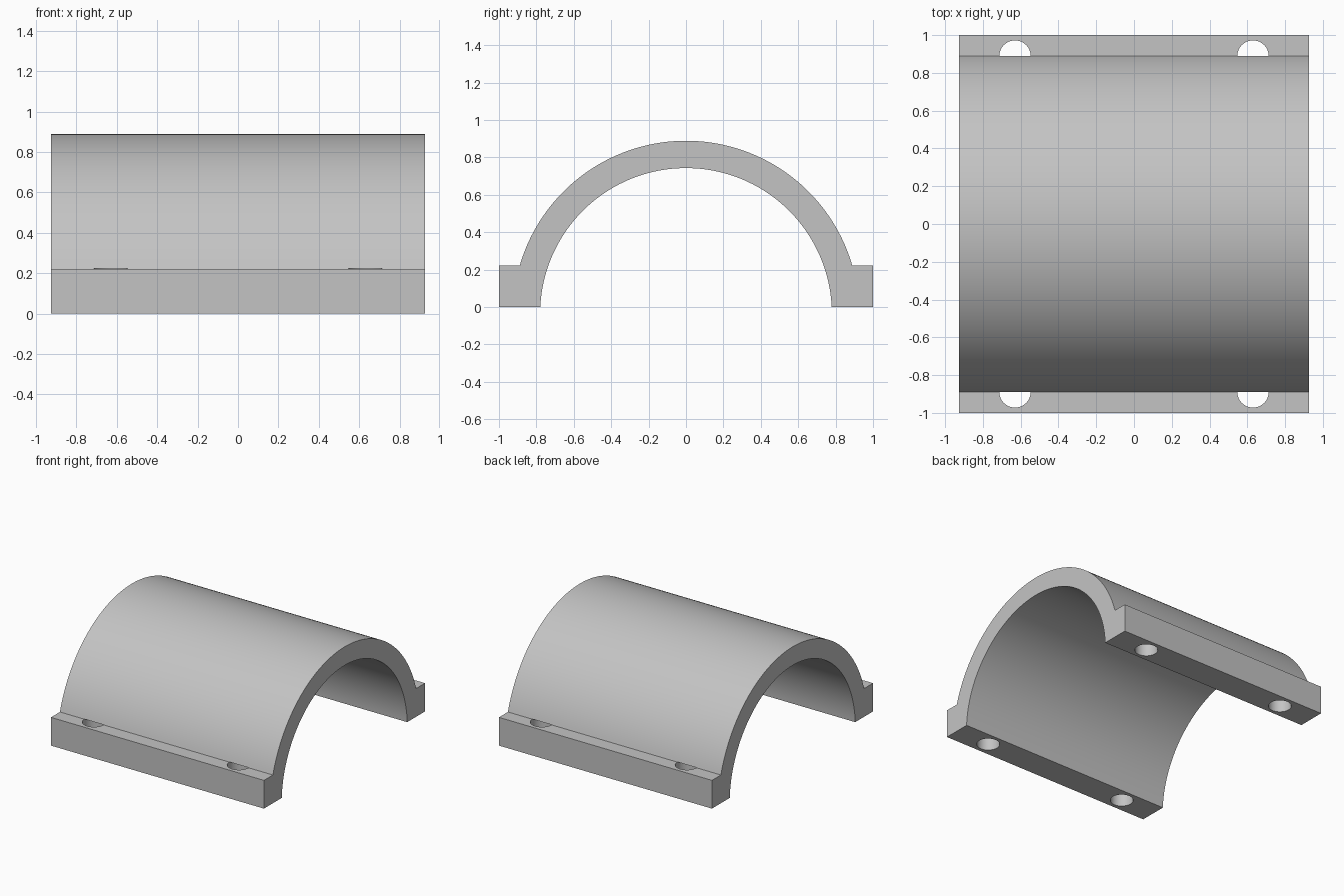
import bpy
import bmesh
from math import asin, cos, sin, pi

cube = bpy.data.objects.get("Cube")
if cube:
    bpy.data.objects.remove(cube, do_unlink=True)

HALF_LENGTH = 0.926
AXIS_Z = -0.037                 # height of the bore axis
R_OUT, R_IN = 0.926, 0.78
FLANGE_Y, FLANGE_Z = 1.0, 0.222
HOLE_X, HOLE_Y, HOLE_R = 0.63, 0.889, 0.083
SEGMENTS = 96

grey = bpy.data.materials.new("plain_grey")
grey.use_nodes = True
colour = (0.55, 0.55, 0.55, 1)
grey.diffuse_color = colour
grey.node_tree.nodes["Principled BSDF"].inputs["Base Color"].default_value = colour


def arc(radius, base_z):
    """Points over the top from +y to -y, starting and ending at base_z."""
    start = asin((base_z - AXIS_Z) / radius)
    angles = [start + (pi - 2 * start) * i / SEGMENTS for i in range(SEGMENTS + 1)]
    return [(radius * cos(a), AXIS_Z + radius * sin(a)) for a in angles]


def make_object(name, bm):
    bmesh.ops.recalc_face_normals(bm, faces=bm.faces)
    mesh = bpy.data.meshes.new(name)
    bm.to_mesh(mesh)
    bm.free()
    obj = bpy.data.objects.new(name, mesh)
    mesh.materials.append(grey)
    bpy.context.collection.objects.link(obj)
    return obj


# Half-pipe saddle with a flange along each side, extruded along x
profile = [(FLANGE_Y, 0), (FLANGE_Y, FLANGE_Z)] + arc(R_OUT, FLANGE_Z)
profile += [(-FLANGE_Y, FLANGE_Z), (-FLANGE_Y, 0)] + arc(R_IN, 0)[::-1]
bm = bmesh.new()
end = bm.faces.new([bm.verts.new((-HALF_LENGTH, y, z)) for y, z in profile])
side = bmesh.ops.extrude_face_region(bm, geom=[end], use_keep_orig=True)
moved = [v for v in side["geom"] if isinstance(v, bmesh.types.BMVert)]
bmesh.ops.translate(bm, verts=moved, vec=(2 * HALF_LENGTH, 0, 0))
saddle = make_object("saddle_clamp", bm)

# Bolt holes rise through the flanges and stop beneath the arch wall
bm = bmesh.new()
bottom, top = -0.1, FLANGE_Z + 0.001
for sx in (-1, 1):
    for sy in (-1, 1):
        hole = bmesh.ops.create_cone(bm, cap_ends=True, segments=48, radius1=HOLE_R,
                                     radius2=HOLE_R, depth=top - bottom)
        bmesh.ops.translate(bm, verts=hole["verts"],
                            vec=(sx * HOLE_X, sy * HOLE_Y, (top + bottom) / 2))
cutter = make_object("bolt_hole_cutter", bm)
cutter.hide_render = True

cut = saddle.modifiers.new("bolt_holes", "BOOLEAN")
cut.operation = "DIFFERENCE"
cut.solver = "EXACT"
cut.object = cutter
bpy.ops.object.select_all(action="DESELECT")
saddle.select_set(True)
bpy.context.view_layer.objects.active = saddle
bpy.ops.object.modifier_apply(modifier=cut.name)
bpy.data.objects.remove(cutter, do_unlink=True)

# Smooth curved walls, crisp edges
bpy.ops.object.shade_smooth_by_angle(angle=pi / 6)
